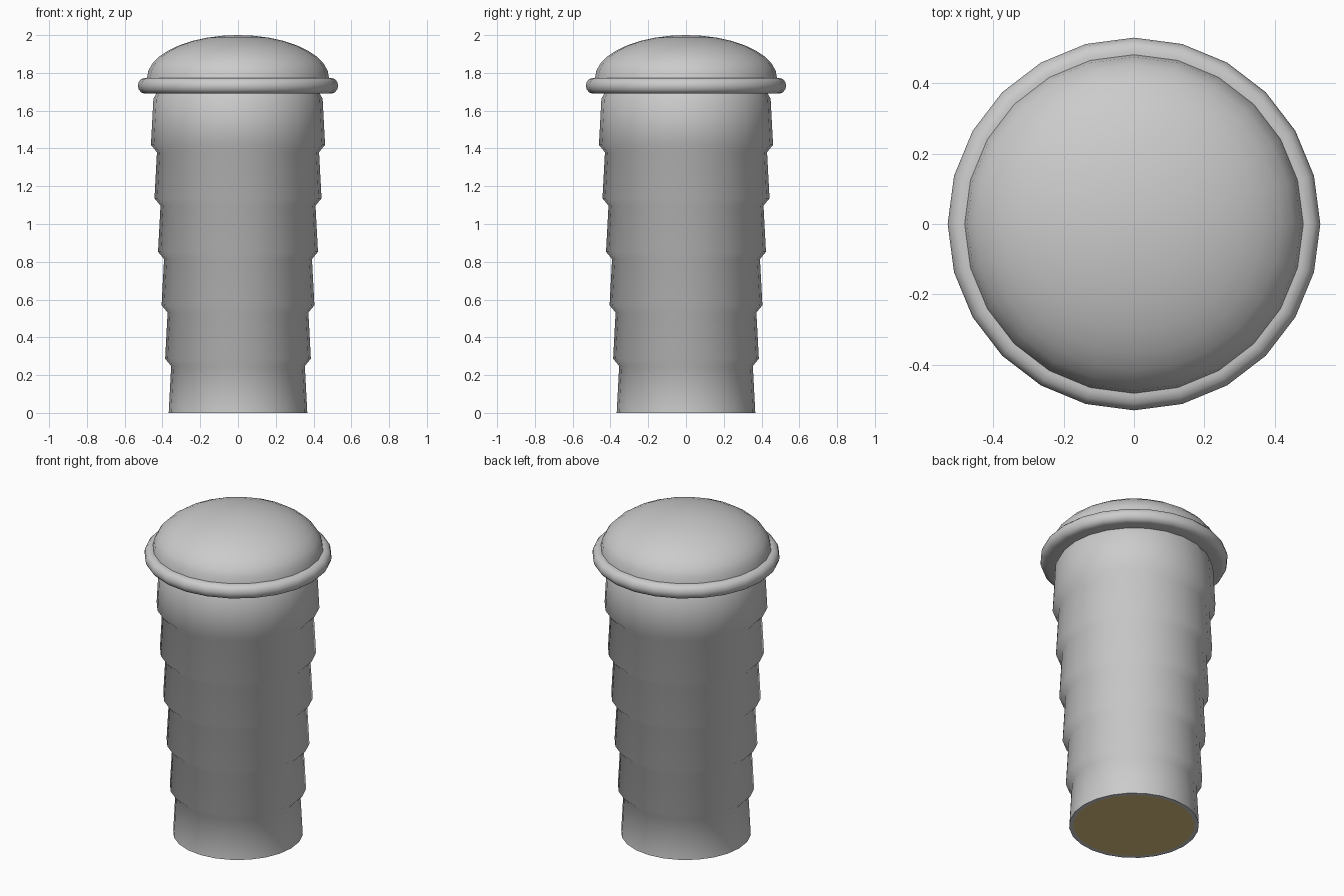
import bpy, bmesh, math

if "Cube" in bpy.data.objects:
    bpy.data.objects.remove(bpy.data.objects["Cube"])

SIDES = 24


def lathe(name, profile, angle=40, color=None):
    """Spin (radius, z) points around z; a radius of 0 closes with a single point."""
    bm = bmesh.new()
    rings = []
    for r, z in profile:
        if r == 0:
            rings.append([bm.verts.new((0, 0, z))] * SIDES)
        else:
            rings.append([bm.verts.new((r * math.cos(math.tau * i / SIDES),
                                        r * math.sin(math.tau * i / SIDES), z))
                          for i in range(SIDES)])
    for a, b in zip(rings, rings[1:]):
        for i in range(SIDES):
            j = (i + 1) % SIDES
            bm.faces.new(list(dict.fromkeys((a[i], a[j], b[j], b[i]))))
    mesh = bpy.data.meshes.new(name)
    bm.to_mesh(mesh)
    bm.free()
    ob = bpy.data.objects.new(name, mesh)
    bpy.context.collection.objects.link(ob)
    if color:
        mat = bpy.data.materials.new(name + "_color")
        mat.diffuse_color = color
        mat.use_nodes = True
        mat.node_tree.nodes["Principled BSDF"].inputs["Base Color"].default_value = mat.diffuse_color
        mesh.materials.append(mat)
    bpy.ops.object.select_all(action='DESELECT')
    ob.select_set(True)
    bpy.context.view_layer.objects.active = ob
    bpy.ops.object.shade_smooth_by_angle(angle=math.radians(angle))
    return ob


# Ribbed body: six stacked collars, each flaring slightly downward
body = [(0.343, 0.0)]
for i in range(6):
    z = 0.283 * i
    r = 0.367 + 0.0188 * i
    body += [(r, z + (0.004 if i else 0)), (r - 0.013, z + 0.248)]
body += [(0.425, 1.705)]
lathe("ribbed_body", body, angle=60)

# Base disc inside the bottom edge
lathe("base_disc", [(0, 0), (0.343, 0)], color=(0.72, 0.55, 0.22, 1)).data.flip_normals()

# Rolled rim under the dome
cz, h = 1.732, 0.042
rim = [(0.42, cz - h)]
rim += [(0.493 + 0.037 * math.cos(t), cz + h * math.sin(t))
        for t in (math.radians(a) for a in range(-90, 91, 30))]
rim += [(0.478, cz + h)]
lathe("rim", rim, angle=60)

# Domed cap
dome = [(0.482 * math.cos(math.radians(a)), 1.772 + 0.228 * math.sin(math.radians(a)))
        for a in range(0, 90, 10)] + [(0, 2.0)]
lathe("domed_cap", dome)
